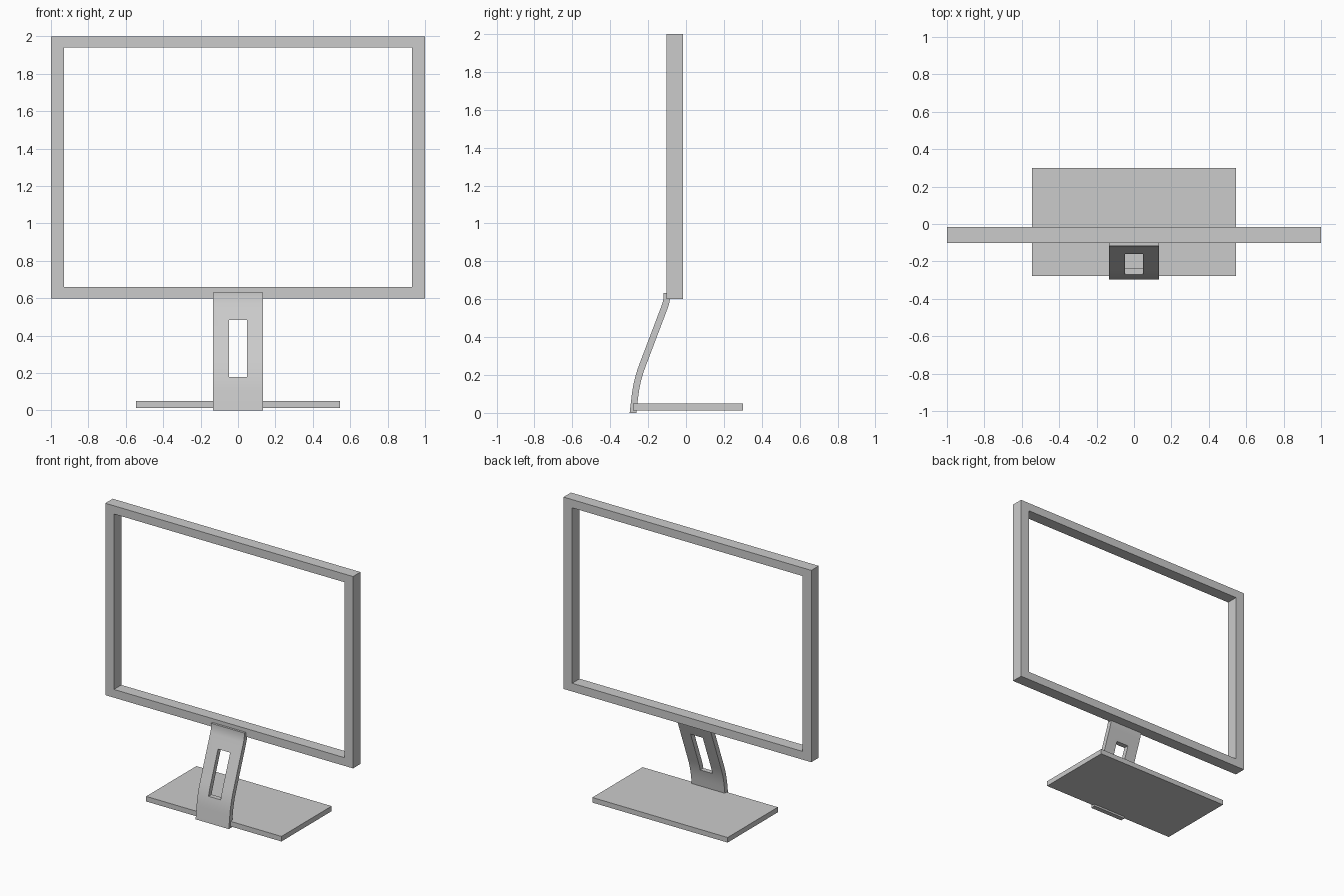
import bpy, bmesh
from mathutils import Vector

if "Cube" in bpy.data.objects:
    bpy.data.objects.remove(bpy.data.objects["Cube"])


def prism(name, loop, x0, x1):
    """Extrude a closed (y, z) profile along x."""
    bm = bmesh.new()
    face = bm.faces.new([bm.verts.new((x0, y, z)) for y, z in loop])
    ext = bmesh.ops.extrude_face_region(bm, geom=[face])
    moved = [g for g in ext["geom"] if isinstance(g, bmesh.types.BMVert)]
    bmesh.ops.translate(bm, verts=moved, vec=(x1 - x0, 0, 0))
    bmesh.ops.recalc_face_normals(bm, faces=bm.faces)
    mesh = bpy.data.meshes.new(name)
    bm.to_mesh(mesh)
    bm.free()
    ob = bpy.data.objects.new(name, mesh)
    bpy.context.collection.objects.link(ob)
    return ob


def box(name, x, y0, y1, z0, z1):
    return prism(name, [(y0, z0), (y1, z0), (y1, z1), (y0, z1)], -x, x)


def cut(ob, cutter):
    """Subtract the cutter and remove it."""
    mod = ob.modifiers.new("opening", "BOOLEAN")
    mod.operation = "DIFFERENCE"
    mod.solver = "EXACT"
    mod.object = cutter
    bpy.ops.object.select_all(action="DESELECT")
    bpy.context.view_layer.objects.active = ob
    ob.select_set(True)
    bpy.ops.object.modifier_apply(modifier=mod.name)
    bpy.data.objects.remove(cutter)


# screen frame: open rectangle
frame = box("screen_frame", 1.0, -0.102, -0.016, 0.60, 2.0)
cut(frame, box("screen_opening", 0.93, -0.3, 0.3, 0.66, 1.94))

# flat base plate
box("base_plate", 0.546, -0.279, 0.30, 0.013, 0.05)

# bent stand: centreline with rounded corners, thickened to a strip
corners = [Vector(p) for p in ((-0.28, 0), (-0.259, 0.174), (-0.10, 0.593), (-0.10, 0.632))]
path = [corners[0]]
for i, radius in ((1, 0.08), (2, 0.037)):
    c = corners[i]
    a = c + (corners[i - 1] - c).normalized() * radius
    b = c + (corners[i + 1] - c).normalized() * radius
    for k in range(7):
        t = k / 6
        path.append(a * (1 - t) ** 2 + c * 2 * t * (1 - t) + b * t ** 2)
path.append(corners[3])

front, back = [], []
for i, p in enumerate(path):
    d = (path[min(i + 1, len(path) - 1)] - path[max(i - 1, 0)]).normalized()
    n = Vector((d.y, -d.x)) * 0.0175
    if i in (0, len(path) - 1):
        n = Vector((0.0175, 0))
    front.append(p - n)
    back.append(p + n)
stand = prism("stand_neck", front + back[::-1], -0.134, 0.134)

# cable slot through the stand
cut(stand, box("cable_slot", 0.049, -0.5, 0.2, 0.18, 0.483))
bpy.ops.object.shade_smooth_by_angle(angle=0.6)
